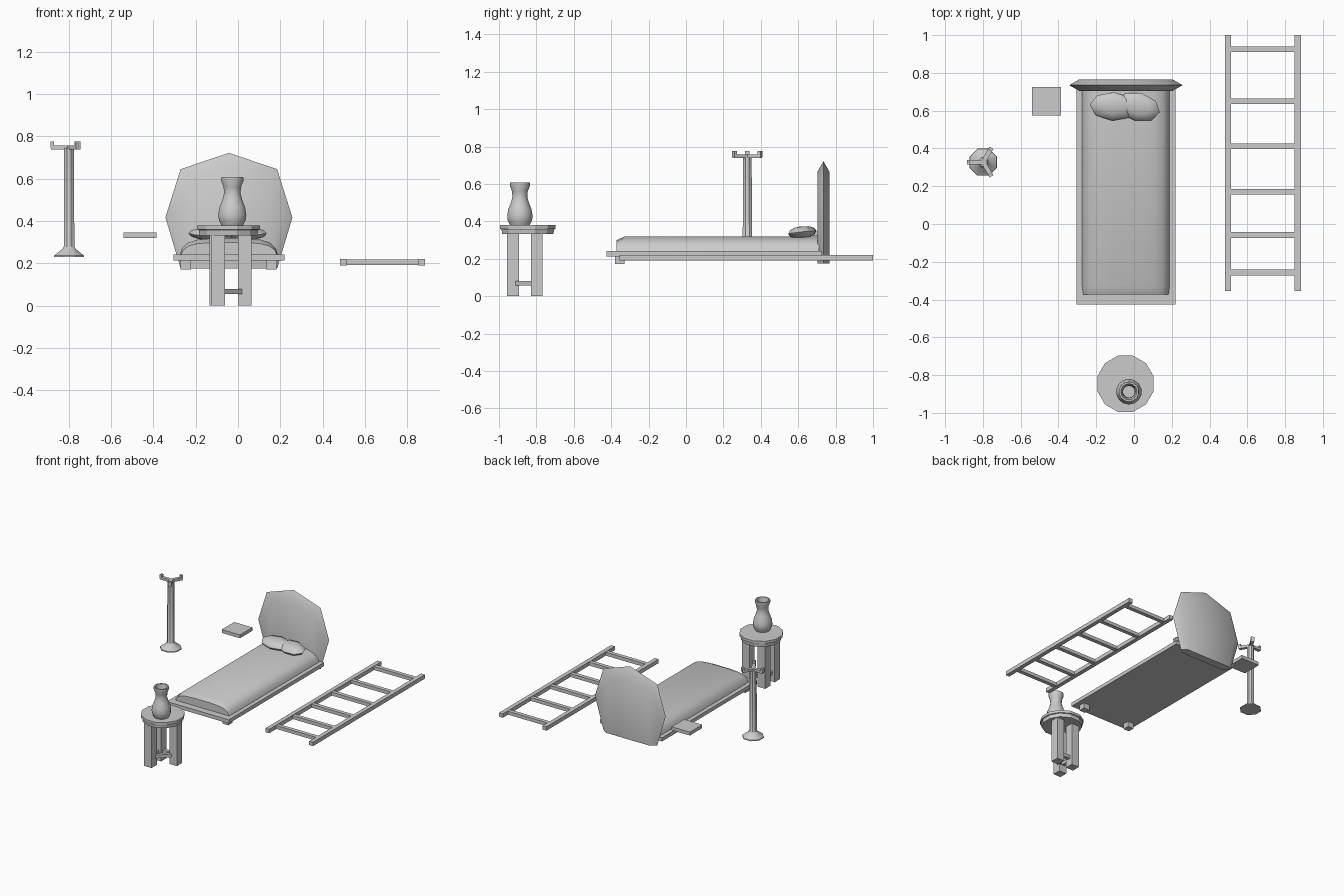
import bpy, bmesh, math
from mathutils import Matrix

if "Cube" in bpy.data.objects:
    bpy.data.objects.remove(bpy.data.objects["Cube"])


def finish(name, bm, smooth=None):
    bmesh.ops.recalc_face_normals(bm, faces=bm.faces)
    me = bpy.data.meshes.new(name)
    bm.to_mesh(me)
    bm.free()
    ob = bpy.data.objects.new(name, me)
    bpy.context.collection.objects.link(ob)
    if smooth:
        bpy.ops.object.select_all(action='DESELECT')
        bpy.context.view_layer.objects.active = ob
        ob.select_set(True)
        bpy.ops.object.shade_smooth_by_angle(angle=math.radians(smooth))
    return ob


def box(name, x0, x1, y0, y1, z0, z1, turn=0):
    bm = bmesh.new()
    m = (Matrix.Translation(((x0 + x1) / 2, (y0 + y1) / 2, (z0 + z1) / 2))
         @ Matrix.Rotation(turn, 4, 'Z')
         @ Matrix.Diagonal((x1 - x0, y1 - y0, z1 - z0, 1)))
    bmesh.ops.create_cube(bm, size=1, matrix=m)
    return finish(name, bm)


def bar(name, p, q, w, z0, z1):
    """Horizontal bar between two ground points."""
    dx, dy = q[0] - p[0], q[1] - p[1]
    cx, cy, l = (p[0] + q[0]) / 2, (p[1] + q[1]) / 2, math.hypot(dx, dy)
    return box(name, cx - l / 2, cx + l / 2, cy - w / 2, cy + w / 2, z0, z1, math.atan2(dy, dx))


def skin(bm, rings):
    """Join closed loops of points and cap both ends."""
    loops = [[bm.verts.new(p) for p in r] for r in rings]
    n = len(loops[0])
    for a, b in zip(loops, loops[1:]):
        for i in range(n):
            j = (i + 1) % n
            bm.faces.new((a[i], a[j], b[j], b[i]))
    bm.faces.new(loops[0])
    bm.faces.new(loops[-1])


def turned(name, x, y, profile, n, smooth=None):
    bm = bmesh.new()
    skin(bm, [[(x + r * math.cos(2 * math.pi * (i + .5) / n),
                y + r * math.sin(2 * math.pi * (i + .5) / n), z) for i in range(n)]
              for r, z in profile])
    return finish(name, bm, smooth)


# Bed frame and front feet
CX = -0.043
box("bed_frame", -0.305, 0.22, -0.425, 0.725, 0.213, 0.241)
for side, x in (("left", -0.247), ("right", 0.158)):
    box("bed_foot_" + side, x - 0.025, x + 0.025, -0.38, -0.33, 0.172, 0.215)

# Mattress with rounded long sides and a slightly sloped foot end
bm = bmesh.new()
half = [(0.232, 0.238), (0.222, 0.27), (0.195, 0.297), (0.15, 0.312), (0.07, 0.319)]
section = half + [(-x, z) for x, z in reversed(half)]
rings = [[(CX + x * 0.98, -0.372, 0.238 + (z - 0.238) * 0.75) for x, z in section]]
rings += [[(CX + x, y, z) for x, z in section] for y in (-0.33, 0.71)]
skin(bm, rings)
finish("mattress", bm, 50)

# Headboard: eight-sided lens with a flat bottom
outline = [(0, 0.722), (0.228, 0.645), (0.3, 0.417), (0.228, 0.176),
           (0, 0.175), (-0.228, 0.176), (-0.3, 0.417), (-0.228, 0.645)]
bm = bmesh.new()


def scaled(s, y):
    return [(CX + x * s, y, 0.42 + (z - 0.42) * (s if z > 0.2 else 1)) for x, z in outline]


skin(bm, [scaled(0.82, 0.704), scaled(1, 0.735), scaled(0.82, 0.766)])
finish("headboard", bm, 60)

# Two pillows leaning on the headboard
for name, x, y, w, turn in (("pillow_left", -0.11, 0.622, 0.125, -4),
                            ("pillow_right", 0.022, 0.62, 0.118, -14)):
    bm = bmesh.new()
    m = (Matrix.Translation((x, y, 0.341)) @ Matrix.Rotation(math.radians(turn), 4, 'Z')
         @ Matrix.Rotation(math.radians(7), 4, 'X') @ Matrix.Diagonal((w, 0.076, 0.033, 1)))
    bmesh.ops.create_uvsphere(bm, u_segments=8, v_segments=6, radius=1, matrix=m)
    finish(name, bm, 60)

# Small tablet beside the bed
box("small_shelf", -0.54, -0.386, 0.575, 0.725, 0.321, 0.347)

# Stand with flared base and three upturned arms
SX, SY = -0.798, 0.328
turned("stand_column", SX, SY,
       [(0.078, 0.23), (0.076, 0.237), (0.034, 0.268), (0.027, 0.28), (0.025, 0.745)], 8, 35)
for k in range(3):
    a = math.pi + k * 2 * math.pi / 3
    c, s = math.cos(a), math.sin(a)
    bar("stand_arm_%d" % k, (SX, SY), (SX + 0.085 * c, SY + 0.085 * s), 0.024, 0.738, 0.757)
    bar("stand_tip_%d" % k, (SX + 0.071 * c, SY + 0.071 * s),
        (SX + 0.087 * c, SY + 0.087 * s), 0.024, 0.745, 0.775)

# Round side table with a grooved rim
TX, TY = -0.045, -0.846
turned("table_top", TX, TY,
       [(0.142, 0.332), (0.145, 0.355), (0.147, 0.358), (0.154, 0.36), (0.154, 0.38)], 12)
legs = [(-0.094, -0.925), (-0.102, -0.798), (0.032, -0.798)]
for k, (x, y) in enumerate(legs):
    box("table_leg_%d" % k, x - 0.032, x + 0.032, y - 0.032, y + 0.032, 0, 0.335)
    bar("table_stretcher_%d" % k, (x, y), legs[(k + 1) % 3], 0.026, 0.056, 0.08)

# Hollow vase
turned("vase", -0.027, -0.888,
       [(0.053, 0.38), (0.065, 0.405), (0.068, 0.43), (0.062, 0.465), (0.048, 0.5),
        (0.04, 0.53), (0.042, 0.56), (0.054, 0.59), (0.053, 0.608), (0.043, 0.608),
        (0.033, 0.56), (0.031, 0.53), (0.042, 0.49), (0.045, 0.43)], 14, 45)

# Ladder lying flat
for side, x in (("left", 0.497), ("right", 0.867)):
    box("ladder_rail_" + side, x - 0.016, x + 0.016, -0.355, 1.0, 0.19, 0.22)
for k, y in enumerate((-0.257, -0.058, 0.17, 0.412, 0.65, 0.925)):
    box("ladder_rung_%d" % k, 0.505, 0.86, y - 0.015, y + 0.015, 0.192, 0.218)
